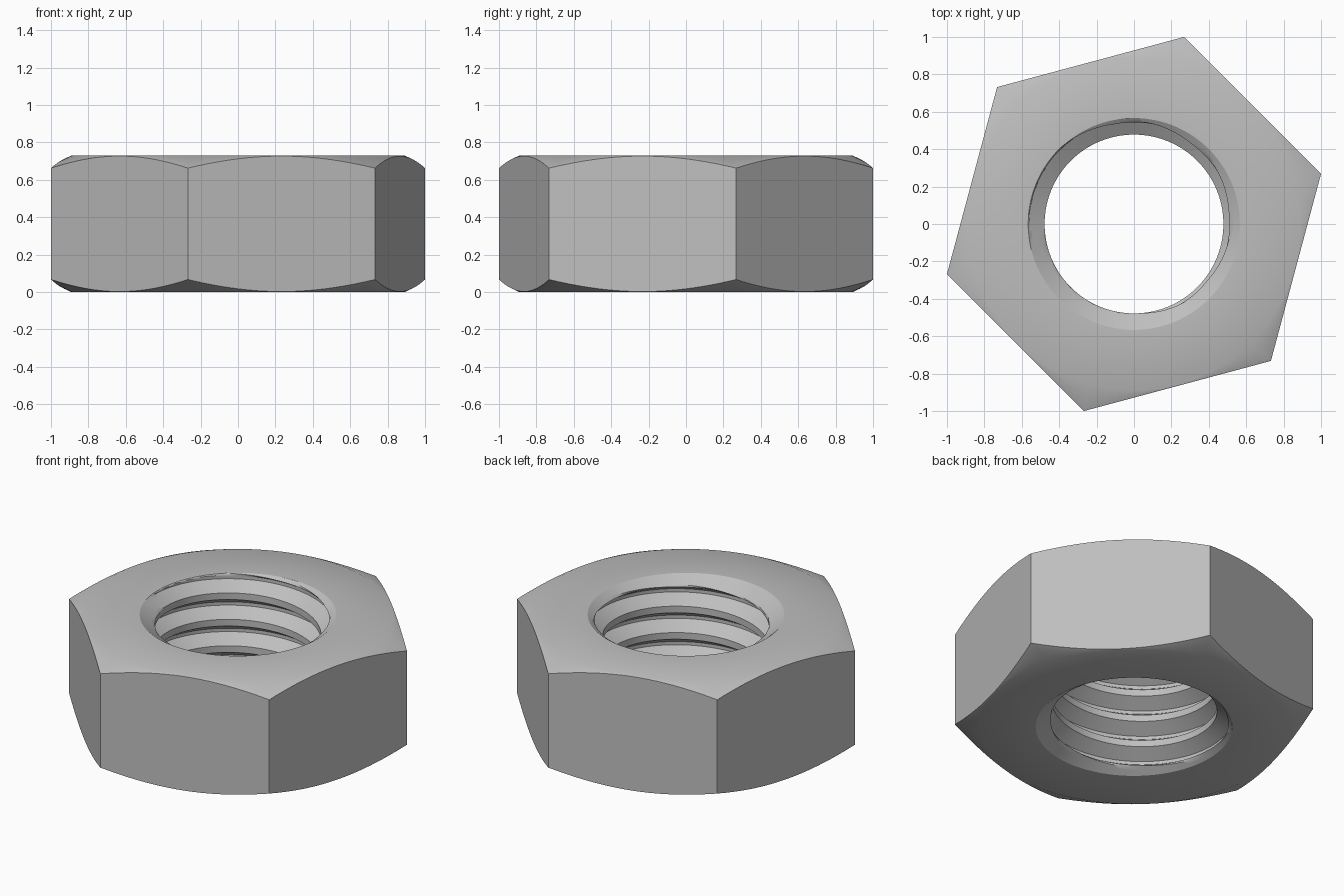
import bpy
import bmesh
import math

cube = bpy.data.objects.get("Cube")
if cube:
    bpy.data.objects.remove(cube, do_unlink=True)

HEIGHT = 0.73
CORNER = 1.0353                                  # hexagon corner radius
APOTHEM = CORNER * math.cos(math.pi / 6)
FLAT = APOTHEM - 0.006                           # circle where the corner chamfer starts
DROP = 0.067                                     # chamfer fall at the corners
MINOR, MAJOR, MOUTH = 0.478, 0.56, 0.566         # bore radii
MOUTH_DEPTH = 0.06
PITCH = 0.168
COLUMNS = 120
START = math.radians(15)                         # first hexagon corner

# One thread turn: crest, rising flank, root, falling flank
TURN = [(0, MINOR), (0.25, MINOR), (0.5625, MAJOR), (0.6875, MAJOR), (1, MINOR)]
STEPS = 5


def thread_turn():
    """Points (height fraction, radius) along one turn, finely split."""
    points = []
    for (u0, r0), (u1, r1) in zip(TURN, TURN[1:]):
        for i in range(STEPS):
            t = i / STEPS
            points.append((u0 + (u1 - u0) * t, r0 + (r1 - r0) * t))
    return points


def bore_points(turned):
    """Bore section from bottom to top after a share of a full revolution."""
    base = 0.60 + PITCH * (turned + START / math.tau - 125 / 360)
    points = []
    for k in range(-6, 4):
        for u, r in thread_turn():
            z = min(max(base + PITCH * (k + u), 0), HEIGHT)
            edge = min(z, HEIGHT - z)
            mouth = MOUTH - (MOUTH - MINOR) * edge / MOUTH_DEPTH
            points.append((max(r, mouth), z))
    return points


def outer_points(angle):
    """Outer section from the top face over the flat side to the bottom face."""
    local = angle % (math.pi / 3) - math.pi / 6
    side = APOTHEM / math.cos(local)
    fall = DROP * (side - FLAT) / (CORNER - FLAT)
    return [(FLAT, HEIGHT), (side, HEIGHT - fall), (side, fall), (FLAT, 0)]


# Sweep the closed section around the axis
bm = bmesh.new()
columns = []
for c in range(COLUMNS + 1):
    share = c / COLUMNS
    turn = share * math.tau
    a = START + turn
    bore = bore_points(share)
    # Clamp both ends to the faces so every column closes
    section = [(MOUTH, 0)] + bore + [(MOUTH, HEIGHT)] + outer_points(turn)
    columns.append([bm.verts.new((r * math.cos(a), r * math.sin(a), z))
                    for r, z in section])

for left, right in zip(columns, columns[1:]):
    n = len(left)
    for i in range(n):
        j = (i + 1) % n
        bm.faces.new((left[i], left[j], right[j], right[i]))

bmesh.ops.remove_doubles(bm, verts=bm.verts, dist=0.0003)
bmesh.ops.dissolve_degenerate(bm, edges=bm.edges, dist=0.0001)
bmesh.ops.recalc_face_normals(bm, faces=bm.faces)

mesh = bpy.data.meshes.new("hex_nut")
bm.to_mesh(mesh)
bm.free()
nut = bpy.data.objects.new("hex_nut", mesh)
bpy.context.collection.objects.link(nut)

# Plain grey steel
steel = bpy.data.materials.new("grey_steel")
steel.use_nodes = True
colour = (0.52, 0.52, 0.52, 1)
steel.diffuse_color = colour
steel.node_tree.nodes["Principled BSDF"].inputs["Base Color"].default_value = colour
mesh.materials.append(steel)

# Smooth round surfaces, keep the edges crisp
bpy.ops.object.select_all(action="DESELECT")
nut.select_set(True)
bpy.context.view_layer.objects.active = nut
bpy.ops.object.shade_smooth_by_angle(angle=math.radians(30))
